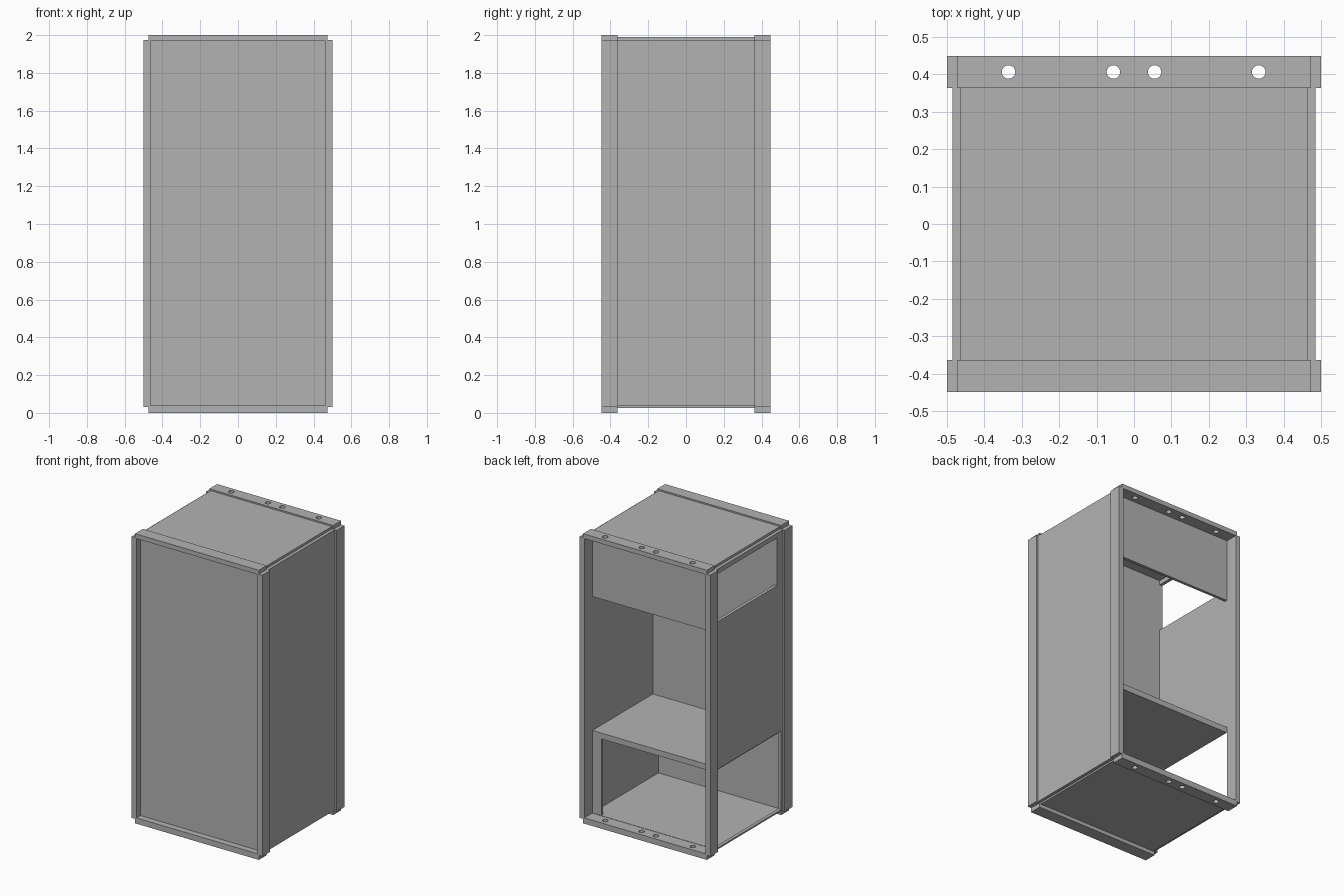
import bpy
import bmesh
from mathutils import Matrix, Vector

cube = bpy.data.objects.get("Cube")
if cube:
    bpy.data.objects.remove(cube, do_unlink=True)

grey = bpy.data.materials.new("plain_grey")
grey.use_nodes = True
grey.diffuse_color = (0.45, 0.45, 0.45, 1)
grey.node_tree.nodes["Principled BSDF"].inputs["Base Color"].default_value = (0.45, 0.45, 0.45, 1)


def finish(name, bm):
    mesh = bpy.data.meshes.new(name)
    bm.to_mesh(mesh)
    bm.free()
    mesh.materials.append(grey)
    obj = bpy.data.objects.new(name, mesh)
    bpy.context.scene.collection.objects.link(obj)
    return obj


def box(name, x, y, z):
    """Box from (min, max) pairs on each axis."""
    bm = bmesh.new()
    size = Vector((x[1] - x[0], y[1] - y[0], z[1] - z[0]))
    centre = Vector((sum(x), sum(y), sum(z))) / 2
    bmesh.ops.create_cube(bm, size=1, matrix=Matrix.LocRotScale(centre, None, size))
    return finish(name, bm)


INNER, OUTER = 0.463, 0.485      # side panel faces
NEAR, FAR = 0.363, 0.448         # post and rail depth

# Hole cutter for the rear rails
bm = bmesh.new()
for hx in (-0.335, -0.055, 0.055, 0.333):
    bmesh.ops.create_cone(bm, cap_ends=True, segments=32, radius1=0.018, radius2=0.018,
                          depth=3, matrix=Matrix.Translation((hx, 0.406, 1)))
cutter = finish("hole_cutter", bm)
cutter.hide_render = True
cutter.hide_viewport = True
cutter.display_type = 'WIRE'

# Corner posts and end rails
for end, depth in (("front", (-FAR, -NEAR)), ("rear", (NEAR, FAR))):
    for side, width in (("right", (-0.5, -INNER)), ("left", (INNER, 0.5))):
        box(f"{end}_{side}_post", width, depth, (0.031, 1.973))
    for level, height in (("bottom", (0, 0.04)), ("top", (1.968, 2))):
        rail = box(f"{end}_{level}_rail", (-0.473, 0.473), depth, height)
        if end == "rear":
            cut = rail.modifiers.new("holes", 'BOOLEAN')
            cut.operation = 'DIFFERENCE'
            cut.solver = 'EXACT'
            cut.object = cutter

# Outer shell
span = (-NEAR, NEAR)
box("top_panel", (-INNER, INNER), span, (1.97, 1.99))
box("floor_panel", (-INNER, INNER), span, (0.025, 0.042))
box("left_panel", (INNER, OUTER), span, (0.037, 1.973))
box("front_panel", (-INNER, INNER), (-0.405, -0.36), (0.035, 1.97))

# Right side, with an upper window and a lower opening
right = (-OUTER, -INNER)
box("right_middle_panel", right, span, (0.59, 1.61))
box("right_top_strip", right, span, (1.94, 1.973))
box("right_bottom_strip", right, span, (0.037, 0.048))
box("right_upper_strip", right, (-NEAR, -0.3), (1.61, 1.94))
box("right_lower_strip", right, (-NEAR, -0.345), (0.048, 0.59))

# Interior and rear
box("front_liner", (-INNER, INNER), (-0.36, -0.3), (0.6, 1.97))
box("shelf", (-INNER, INNER), (-0.36, 0.36), (0.57, 0.61))
box("rear_upper_panel", (-INNER, INNER), (0.34, 0.36), (1.535, 1.97))
box("rear_lower_stile", (0.395, INNER), (0.34, 0.36), (0.042, 0.57))
